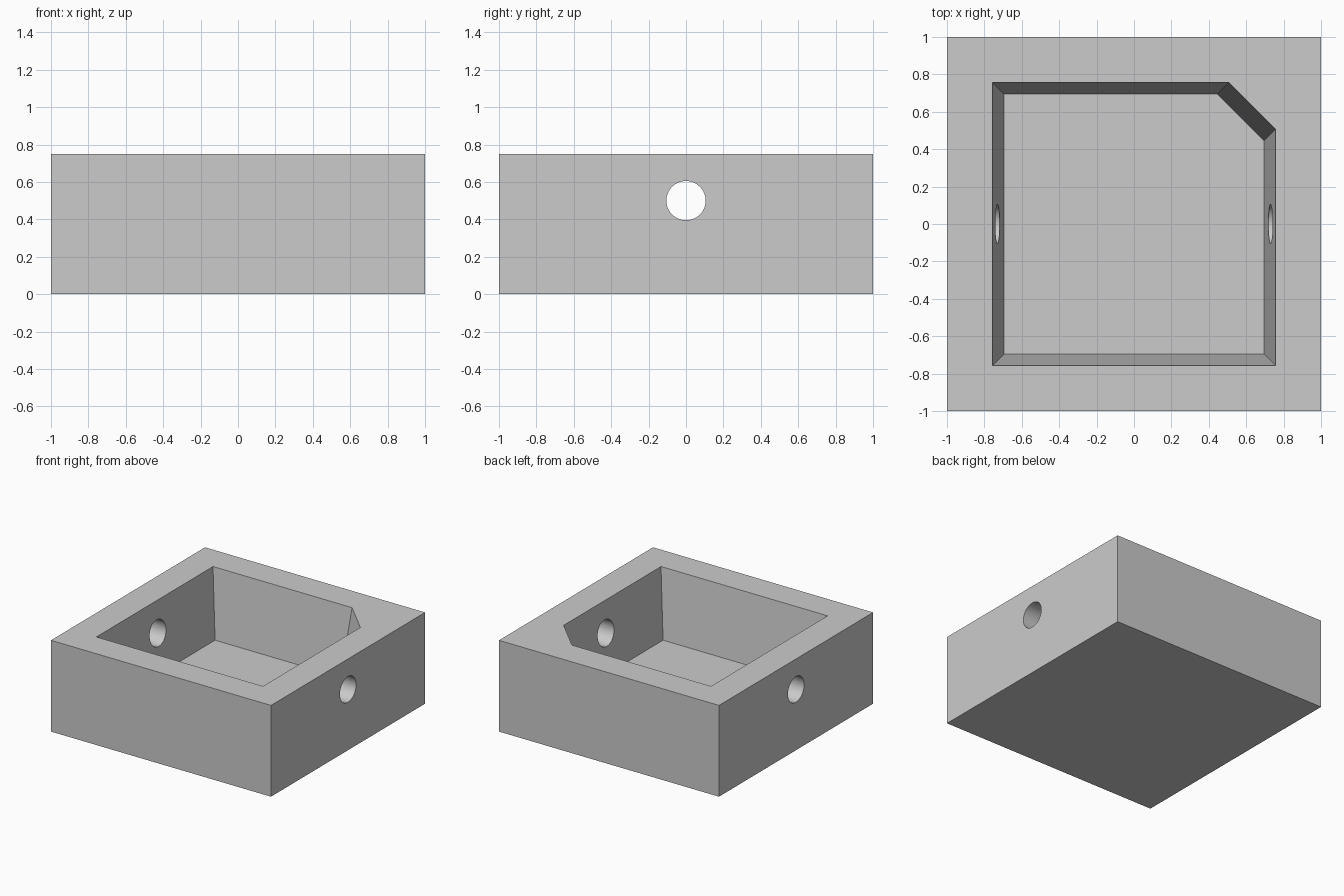
import bpy
import bmesh
import math
from mathutils import Matrix

cube = bpy.data.objects.get("Cube")
if cube:
    bpy.data.objects.remove(cube, do_unlink=True)

HEIGHT = 0.75
FLOOR = 0.185        # height of the pocket floor
TOP_HALF = 0.757     # half width of the pocket at the rim
FLOOR_HALF = 0.695   # half width of the pocket at the floor
CHAMFER = 0.25

grey = bpy.data.materials.new("light grey")
grey.use_nodes = True
grey.diffuse_color = (0.6, 0.6, 0.6, 1)
grey.node_tree.nodes["Principled BSDF"].inputs["Base Color"].default_value = (0.6, 0.6, 0.6, 1)


def add_object(name, bm):
    bmesh.ops.recalc_face_normals(bm, faces=bm.faces)
    mesh = bpy.data.meshes.new(name)
    bm.to_mesh(mesh)
    bm.free()
    mesh.materials.append(grey)
    obj = bpy.data.objects.new(name, mesh)
    bpy.context.collection.objects.link(obj)
    return obj


def pocket_outline(half):
    # square with the back left corner cut off
    return [(-half, -half), (half, -half), (half, half - CHAMFER),
            (half - CHAMFER, half), (-half, half)]


# Solid block
bm = bmesh.new()
bmesh.ops.create_cube(bm, size=1, matrix=Matrix.Translation((0, 0, HEIGHT / 2))
                      @ Matrix.Diagonal((2, 2, HEIGHT, 1)))
block = add_object("block", bm)

# Tapered pocket, carried above the rim on the same draft
above = 0.1
slope = (TOP_HALF - FLOOR_HALF) / (HEIGHT - FLOOR)
bm = bmesh.new()
rings = [[bm.verts.new((x, y, z)) for x, y in pocket_outline(half)]
         for half, z in ((FLOOR_HALF, FLOOR), (TOP_HALF + slope * above, HEIGHT + above))]
for ring in rings:
    bm.faces.new(ring)
low, high = rings
for i in range(len(low)):
    j = (i + 1) % len(low)
    bm.faces.new((low[i], low[j], high[j], high[i]))
pocket = add_object("pocket_cutter", bm)

# Round hole through both side walls
bm = bmesh.new()
bmesh.ops.create_cone(bm, cap_ends=True, segments=64, radius1=0.105, radius2=0.105, depth=2.4,
                      matrix=Matrix.Translation((0, 0, 0.5)) @ Matrix.Rotation(math.pi / 2, 4, "Y"))
hole = add_object("side_hole_cutter", bm)

# Cut the block and drop the cutters
bpy.ops.object.select_all(action="DESELECT")
block.select_set(True)
bpy.context.view_layer.objects.active = block
for cutter in (pocket, hole):
    cutter.hide_render = True
    mod = block.modifiers.new(cutter.name, "BOOLEAN")
    mod.operation = "DIFFERENCE"
    mod.solver = "EXACT"
    mod.object = cutter
    bpy.ops.object.modifier_apply(modifier=mod.name)
    bpy.data.objects.remove(cutter, do_unlink=True)

bpy.ops.object.shade_smooth_by_angle(angle=math.radians(30))
